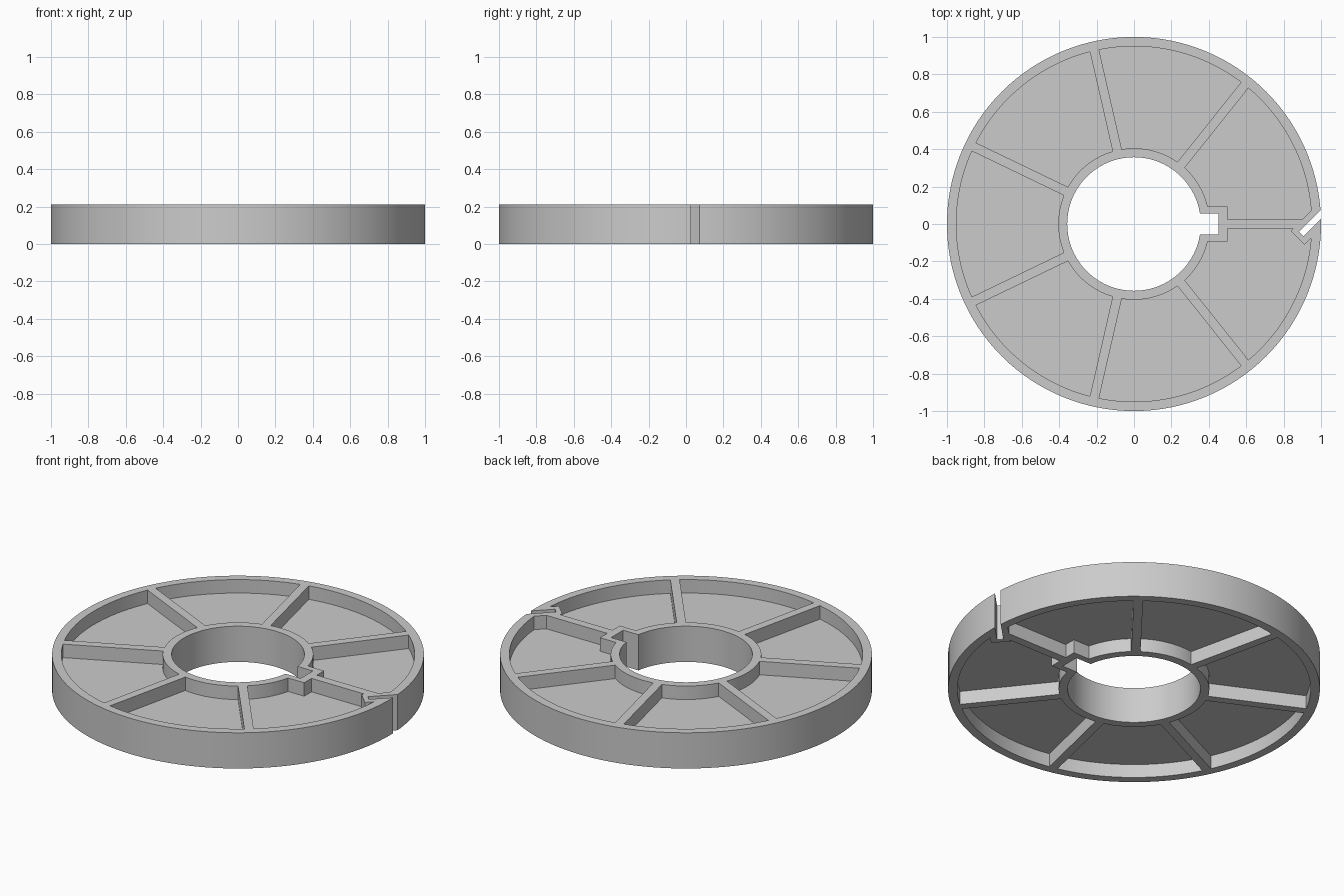
import bpy
from math import pi, radians, cos, sin

HEIGHT, RIM, HUB, BORE = 0.212, 0.95, 0.405, 0.357
DEPTH = 0.08      # pocket depth on each face
SPOKES = 7
SLOT_LINE = 0.948  # the slot runs along y = x - SLOT_LINE

old = bpy.data.objects.get("Cube")
if old:
    bpy.data.objects.remove(old)


def cylinder(name, radius, height, z):
    bpy.ops.mesh.primitive_cylinder_add(vertices=128, radius=radius, depth=height, location=(0, 0, z))
    obj = bpy.context.object
    obj.name = name
    return obj


def box(name, x, y, length, width, height, z, angle=0):
    """Box that starts at (x, y) and runs along the given angle."""
    centre = (x + cos(angle) * length / 2, y + sin(angle) * length / 2, z)
    bpy.ops.mesh.primitive_cube_add(size=1, location=centre, rotation=(0, 0, angle))
    obj = bpy.context.object
    obj.name = name
    obj.scale = (length, width, height)
    bpy.ops.object.transform_apply(location=False, rotation=False, scale=True)
    return obj


def slot_box(name, start, width, height, z):
    """Box along the diagonal slot line, from x + y = start to past the rim."""
    return box(name, (start + SLOT_LINE) / 2, (start - SLOT_LINE) / 2, 0.35, width, height, z, pi / 4)


def subtract(target, cutter):
    cutter.hide_render = True
    mod = target.modifiers.new("cut", 'BOOLEAN')
    mod.operation = 'DIFFERENCE'
    mod.solver = 'EXACT'
    mod.object = cutter
    bpy.context.view_layer.objects.active = target
    bpy.ops.object.modifier_apply(modifier=mod.name)
    bpy.data.objects.remove(cutter)


# Ring shaped wheel body
wheel = cylinder("slotted_spoked_wheel", 1, HEIGHT, HEIGHT / 2)

# Pockets on both faces, leaving hub wall, spokes, key boss and slot rib
for z in (0, HEIGHT):
    pocket = cylinder("pocket_cutter", RIM, 2 * DEPTH, z)
    subtract(pocket, cylinder("hub_wall", HUB, 1, z))
    for i in range(SPOKES):
        subtract(pocket, box("spoke", 0, 0, 1.2, 0.05, 1, z, 2 * pi * i / SPOKES))
    subtract(pocket, box("key_boss", 0, 0, 0.5, 0.186, 1, z))
    subtract(pocket, slot_box("slot_rib", 0.80, 0.104, 1, z))
    subtract(wheel, pocket)

# Bore, keyway and diagonal rim slot pass right through
subtract(wheel, cylinder("bore_cutter", BORE, 1, 0))
subtract(wheel, box("keyway_cutter", 0, 0, 0.452, 0.114, 1, 0))
subtract(wheel, slot_box("slot_cutter", 0.84, 0.034, 1, 0))

# Plain grey material
grey = bpy.data.materials.new("plain grey")
grey.use_nodes = True
colour = (0.6, 0.6, 0.6, 1)
grey.diffuse_color = colour
grey.node_tree.nodes["Principled BSDF"].inputs["Base Color"].default_value = colour
wheel.data.materials.clear()
wheel.data.materials.append(grey)
for face in wheel.data.polygons:
    face.material_index = 0

bpy.ops.object.select_all(action='DESELECT')
wheel.select_set(True)
bpy.context.view_layer.objects.active = wheel
bpy.ops.object.shade_smooth_by_angle(angle=radians(25))
